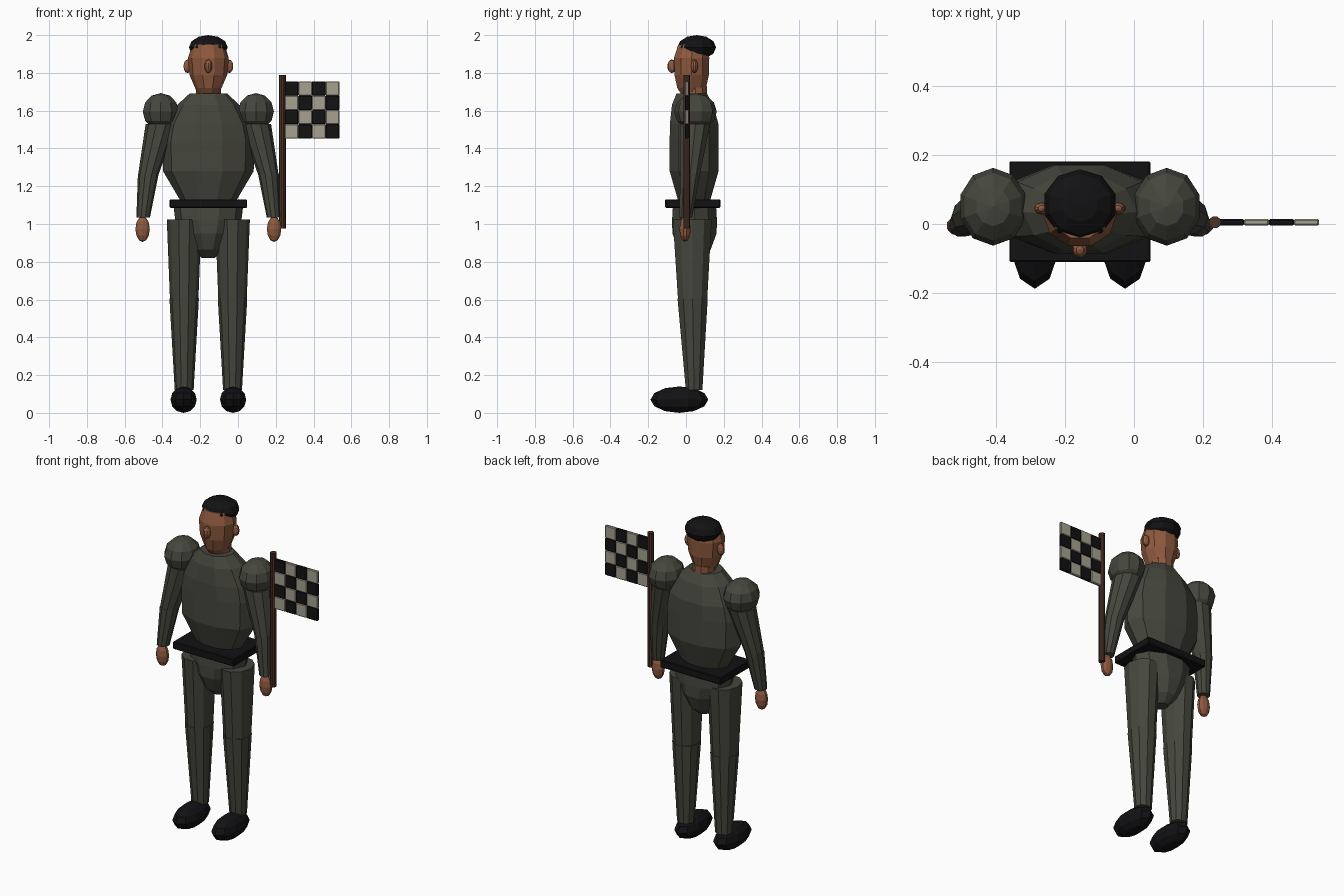
import bpy, bmesh, math
from mathutils import Vector

if "Cube" in bpy.data.objects:
    bpy.data.objects.remove(bpy.data.objects["Cube"])

CX = -0.157   # body centre line
SEG = 10


def mat(name, rgb):
    m = bpy.data.materials.new(name)
    m.diffuse_color = (*rgb, 1)
    m.use_nodes = True
    m.node_tree.nodes["Principled BSDF"].inputs["Base Color"].default_value = m.diffuse_color
    return m


SUIT = mat("dark olive suit", (0.06, 0.062, 0.046))
SKIN = mat("brown skin", (0.27, 0.10, 0.048))
BLACK = mat("soft black", (0.006, 0.006, 0.007))
WOOD = mat("dark wood", (0.07, 0.032, 0.02))
CREAM = mat("cream cloth", (0.38, 0.36, 0.28))


def finish(name, bm, m):
    bmesh.ops.recalc_face_normals(bm, faces=bm.faces)
    me = bpy.data.meshes.new(name)
    bm.to_mesh(me)
    bm.free()
    me.materials.append(m)
    ob = bpy.data.objects.new(name, me)
    bpy.context.collection.objects.link(ob)
    return ob


def loft(name, rings, m):
    """Stack of elliptical rings: (x, y, z, rx, ry)."""
    bm = bmesh.new()
    loops = []
    for x, y, z, rx, ry in rings:
        loops.append([bm.verts.new((x + rx * math.cos(2 * math.pi * i / SEG),
                                    y + ry * math.sin(2 * math.pi * i / SEG), z))
                      for i in range(SEG)])
    for a, b in zip(loops, loops[1:]):
        for i in range(SEG):
            j = (i + 1) % SEG
            bm.faces.new((a[i], a[j], b[j], b[i]))
    bm.faces.new(loops[0])
    bm.faces.new(loops[-1])
    return finish(name, bm, m)


def ball(name, centre, size, m, rings=6):
    bm = bmesh.new()
    bmesh.ops.create_uvsphere(bm, u_segments=SEG, v_segments=rings, radius=1)
    for v in bm.verts:
        v.co = Vector(c + s * k for c, s, k in zip(centre, size, v.co))
    return finish(name, bm, m)


def box(name, centre, size, m, bevel=0.004):
    bm = bmesh.new()
    bmesh.ops.create_cube(bm, size=1)
    for v in bm.verts:
        v.co = Vector(c + s * k for c, s, k in zip(centre, size, v.co))
    bmesh.ops.bevel(bm, geom=bm.edges[:], offset=bevel, segments=1, affect='EDGES')
    return finish(name, bm, m)


def centred(rows):
    return [(CX, y, z, rx, ry) for y, z, rx, ry in rows]


# Head, neck, face and cap
loft("head", centred([(0.03, 1.69, 0.055, 0.06), (0.03, 1.72, 0.07, 0.08),
                      (0.03, 1.79, 0.1, 0.096), (0.03, 1.88, 0.108, 0.098),
                      (0.035, 1.95, 0.085, 0.08)]), SKIN)
loft("neck", centred([(0.05, 1.64, 0.066, 0.064), (0.05, 1.73, 0.066, 0.064)]), SKIN)
ball("nose", (CX, -0.075, 1.835), (0.022, 0.024, 0.036), SKIN)
ball("cap", (CX, 0.057, 1.935), (0.108, 0.102, 0.065), BLACK)

# Torso, belt and pelvis
loft("torso", centred([(0.043, 1.11, 0.14, 0.085), (0.043, 1.28, 0.24, 0.136),
                       (0.043, 1.44, 0.245, 0.136), (0.043, 1.53, 0.225, 0.135),
                       (0.035, 1.63, 0.165, 0.115), (0.03, 1.69, 0.1, 0.085)]), SUIT)
box("belt", (CX, 0.036, 1.108), (0.41, 0.292, 0.045), BLACK)
loft("pelvis", centred([(0.045, 0.82, 0.035, 0.04), (0.045, 0.865, 0.08, 0.09),
                        (0.045, 0.95, 0.13, 0.123), (0.045, 1.02, 0.175, 0.125),
                        (0.045, 1.1, 0.185, 0.12)]), SUIT)

# Limbs on both sides
for side, s in (("left", -1), ("right", 1)):
    ball(side + "_ear", (CX + s * 0.11, 0.045, 1.835), (0.023, 0.018, 0.036), SKIN)
    ball(side + "_shoulder", (CX + s * 0.252, 0.05, 1.595), (0.1, 0.113, 0.098), SUIT)
    loft(side + "_upper_arm", [(CX + s * 0.318, 0.022, 1.26, 0.054, 0.054),
                               (CX + s * 0.25, 0.05, 1.53, 0.082, 0.082)], SUIT)
    loft(side + "_forearm", [(CX + s * 0.345, -0.002, 1.035, 0.036, 0.036),
                             (CX + s * 0.318, 0.022, 1.265, 0.055, 0.055)], SUIT)
    ball(side + "_hand", (CX + s * 0.348, -0.005, 0.973), (0.04, 0.03, 0.068), SKIN)
    x = CX + s * 0.128
    loft(side + "_thigh", [(x, 0.035, 0.595, 0.075, 0.081),
                           (x, 0.033, 1.025, 0.092, 0.108)], SUIT)
    loft(side + "_shin", [(x, 0.043, 0.12, 0.05, 0.046),
                          (x, 0.035, 0.605, 0.078, 0.084)], SUIT)
    ball(side + "_shoe", (CX + s * 0.131, -0.035, 0.07), (0.073, 0.153, 0.07), BLACK)

# Flag: pole and checkered cloth
loft("flag_pole", [(0.235, 0.005, 0.975, 0.018, 0.018),
                   (0.235, 0.005, 1.79, 0.018, 0.018)], WOOD)
for r in range(4):
    for c in range(4):
        box(f"flag_square_{r}_{c}", (0.283 + 0.0725 * c, 0.005, 1.717 - 0.0755 * r),
            (0.0735, 0.018, 0.0765), CREAM if (r + c) % 2 else BLACK)
